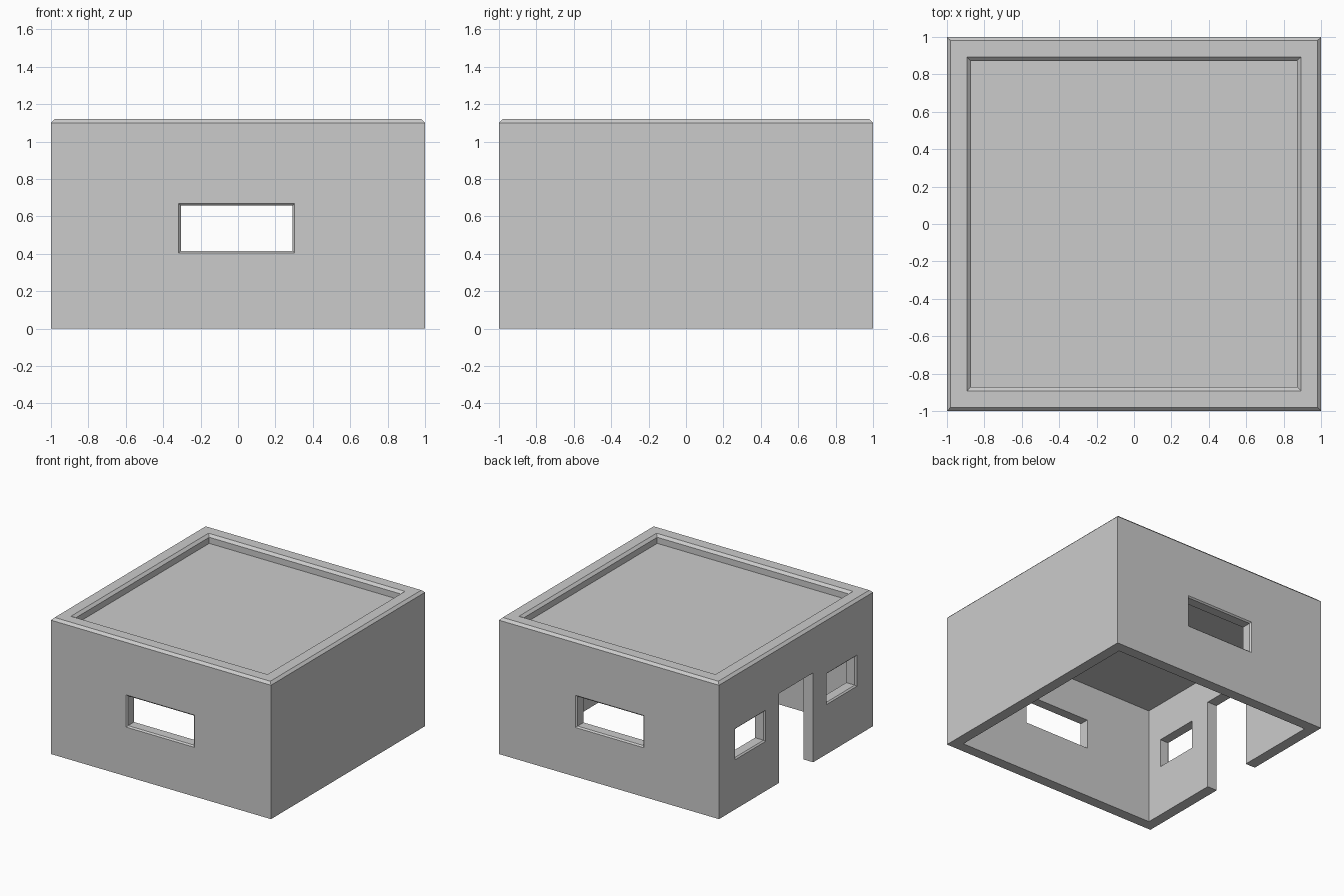
import bpy, bmesh
from mathutils import Matrix, Vector
from math import radians

if "Cube" in bpy.data.objects:
    bpy.data.objects.remove(bpy.data.objects["Cube"])


def loft(name, rings, matrix=Matrix()):
    """Skin rectangular rings (half width, half height, level) and cap both ends."""
    bm = bmesh.new()
    loops = []
    for a, b, d in rings:
        loops.append([bm.verts.new(matrix @ Vector((sx * a, sy * b, d)))
                      for sx, sy in ((-1, -1), (1, -1), (1, 1), (-1, 1))])
    for lo, hi in zip(loops, loops[1:]):
        for i in range(4):
            j = (i + 1) % 4
            bm.faces.new((lo[i], lo[j], hi[j], hi[i]))
    bm.faces.new(loops[0])
    bm.faces.new(loops[-1])
    bmesh.ops.recalc_face_normals(bm, faces=bm.faces)
    mesh = bpy.data.meshes.new(name)
    bm.to_mesh(mesh)
    bm.free()
    obj = bpy.data.objects.new(name, mesh)
    bpy.context.collection.objects.link(obj)
    return obj


# House shell: ceiling, inner walls, outer walls, bevelled parapet, sunken roof
profile = [(0.912, 0.962), (0.912, 0), (1, 0), (1, 1.10), (0.98, 1.12),
           (0.893, 1.12), (0.872, 1.10), (0.872, 1.05)]
house = loft("house_shell", [(r, r, z) for r, z in profile])


def cut_opening(name, turn, offset, z0, z1, half_width, bevel):
    """Cut an opening through the wall found by turning the front wall about z."""
    half_height = (z1 - z0) / 2
    out = 0.03
    rings = [(half_width + s, half_height + s, d)
             for s, d in ((out if bevel else 0, out), (-bevel, -bevel), (-bevel, -0.2))]
    place = (Matrix.Rotation(radians(turn), 4, 'Z')
             @ Matrix.Translation((offset, -1, (z0 + z1) / 2))
             @ Matrix.Rotation(radians(90), 4, 'X'))
    cutter = loft(name, rings, place)
    cutter.hide_render = True
    mod = house.modifiers.new(name, 'BOOLEAN')
    mod.operation = 'DIFFERENCE'
    mod.solver = 'EXACT'
    mod.object = cutter
    return cutter


# Front and back windows, two small side windows and a doorway on the left wall
cutters = [
    cut_opening("front_window_cutter", 0, -0.007, 0.404, 0.669, 0.31, 0.011),
    cut_opening("back_window_cutter", 180, 0.007, 0.404, 0.669, 0.31, 0.011),
    cut_opening("door_cutter", -90, 0, -0.1, 0.735, 0.223, 0),
]
for side in (-1, 1):
    cutters.append(cut_opening("side_window_cutter", -90, side * 0.592,
                               0.408, 0.664, 0.197, 0.011))

# Apply the cuts and remove the helpers
bpy.context.view_layer.objects.active = house
house.select_set(True)
for mod in list(house.modifiers):
    bpy.ops.object.modifier_apply(modifier=mod.name)
for cutter in cutters:
    bpy.data.objects.remove(cutter)
